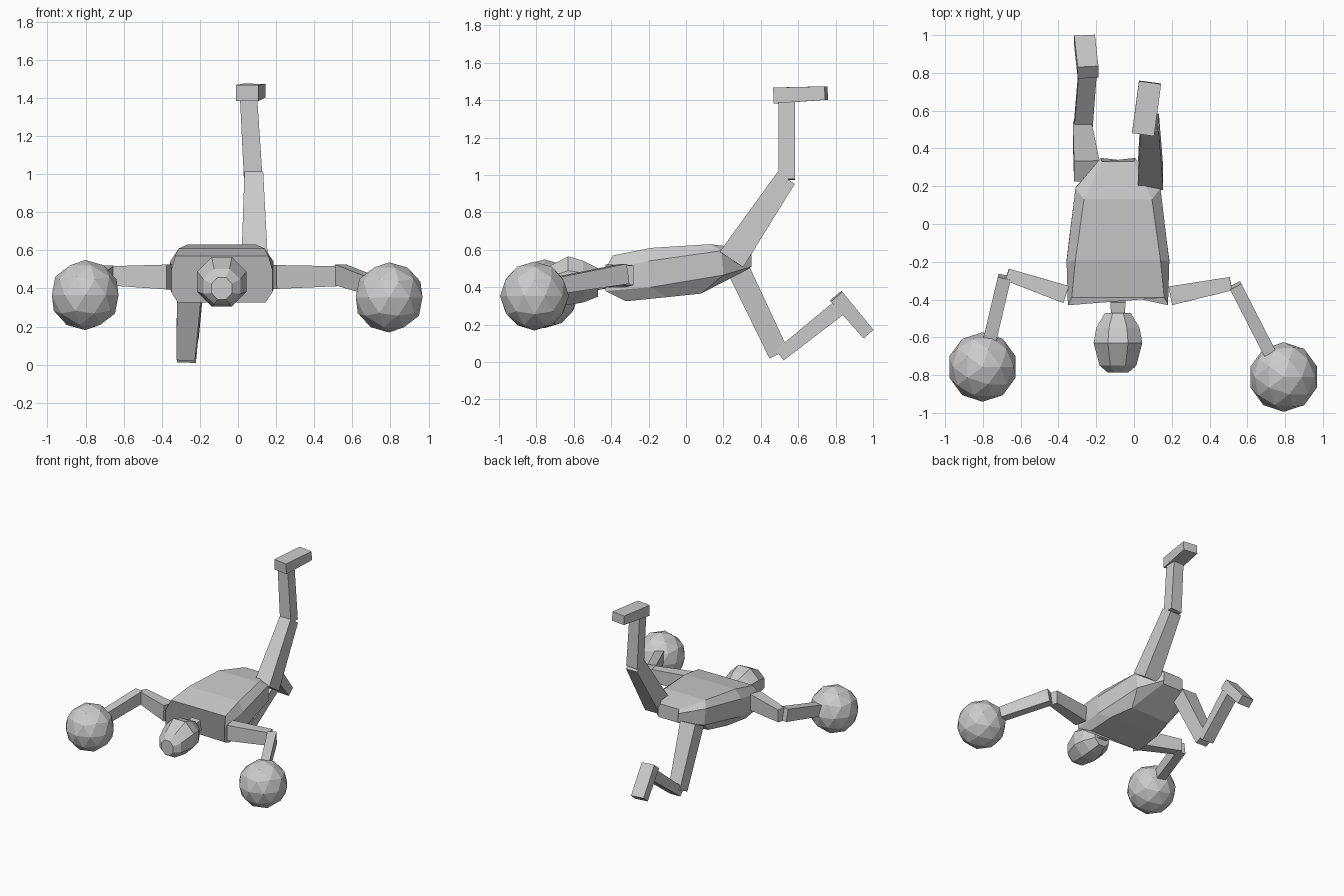
import bpy, bmesh, math
from mathutils import Vector

if "Cube" in bpy.data.objects:
    bpy.data.objects.remove(bpy.data.objects["Cube"])


def loft(name, rings):
    """Skin a list of equal-sized point rings and cap both ends."""
    bm = bmesh.new()
    rows = [[bm.verts.new(p) for p in ring] for ring in rings]
    n = len(rows[0])
    for a, b in zip(rows, rows[1:]):
        for i in range(n):
            j = (i + 1) % n
            bm.faces.new((a[i], a[j], b[j], b[i]))
    bm.faces.new(rows[0][::-1])
    bm.faces.new(rows[-1])
    bmesh.ops.recalc_face_normals(bm, faces=bm.faces[:])
    mesh = bpy.data.meshes.new(name)
    bm.to_mesh(mesh)
    bm.free()
    obj = bpy.data.objects.new(name, mesh)
    bpy.context.collection.objects.link(obj)
    return obj


def limb(name, start, end, size0, size1, up=None):
    """Tapered box from start to end; sizes are (width, height)."""
    a, b = Vector(start), Vector(end)
    d = (b - a).normalized()
    if up:                                   # arms: width is horizontal
        w = d.cross(Vector(up)).normalized()
    else:                                    # legs: width runs along x
        w = (Vector((1, 0, 0)) - d * d.x).normalized()
    h = w.cross(d)
    corners = ((-.5, -.5), (.5, -.5), (.5, .5), (-.5, .5))
    loft(name, [[c + w * s[0] * u + h * s[1] * v for u, v in corners]
                for c, s in ((a, size0), (b, size1))])


CX = -0.085

# Torso: each section lists (y, z, half width) from top to bottom
sections = [
    ((-.39, .57, .245), (-.43, .50, .265), (-.43, .38, .265), (-.32, .325, .23)),
    ((-.19, .61, .225), (-.20, .54, .272), (-.19, .40, .272), (-.10, .347, .22)),
    ((.13, .63, .18), (.19, .595, .225), (.20, .465, .22), (.08, .366, .17)),
    ((.33, .605, .085), (.35, .58, .09), (.35, .51, .09), (.33, .495, .08)),
]
loft("torso", [[(CX + w, y, z) for y, z, w in s] +
               [(CX - w, y, z) for y, z, w in reversed(s)] for s in sections])

# Head: eight-sided rings along y (y, centre z, half width, half height)
head = [(-.47, .425, .07, .078), (-.55, .43, .118, .115), (-.63, .435, .133, .134),
        (-.75, .41, .10, .095), (-.787, .40, .055, .06)]
angles = [math.pi * (i + .5) / 4 for i in range(8)]
loft("head", [[(CX + rx * 1.05 * math.cos(t), y, z + rz * 1.05 * math.sin(t))
               for t in angles] for y, z, rx, rz in head])
limb("neck", (CX, -.41, .45), (CX, -.50, .44), (.08, .09), (.07, .08))

# Arms
UP = (0, 0, 1)
limb("right_upper_arm", (-.36, -.373, .46), (-.672, -.268, .466), (.095, .13), (.065, .10), UP)
limb("right_forearm", (-.685, -.28, .472), (-.765, -.62, .405), (.07, .10), (.07, .09), UP)
limb("left_upper_arm", (.193, -.38, .46), (.513, -.316, .464), (.10, .125), (.072, .105), UP)
limb("left_forearm", (.535, -.325, .472), (.717, -.68, .41), (.067, .108), (.067, .09), UP)

# Round hands
for name, pos in (("right_hand_ball", (-.802, -.757, .365)),
                  ("left_hand_ball", (.793, -.81, .353))):
    bpy.ops.mesh.primitive_ico_sphere_add(subdivisions=2, radius=.184, location=pos)
    bpy.context.object.name = name

# Raised leg
limb("left_thigh", (.087, .243, .548), (.083, .535, .983), (.135, .15), (.098, .112))
limb("left_shin", (.08, .54, .975), (.055, .538, 1.41), (.098, .088), (.09, .088))
limb("left_foot", (.048, .475, 1.425), (.085, .75, 1.438), (.118, .085), (.118, .072))

# Kneeling leg
limb("right_thigh", (-.25, .28, .495), (-.275, .495, .045), (.135, .12), (.098, .11))
limb("right_shin", (-.27, .503, .038), (-.245, .815, .287), (.098, .07), (.095, .085))
limb("right_foot", (-.243, .803, .352), (-.262, .973, .152), (.11, .08), (.11, .07))
